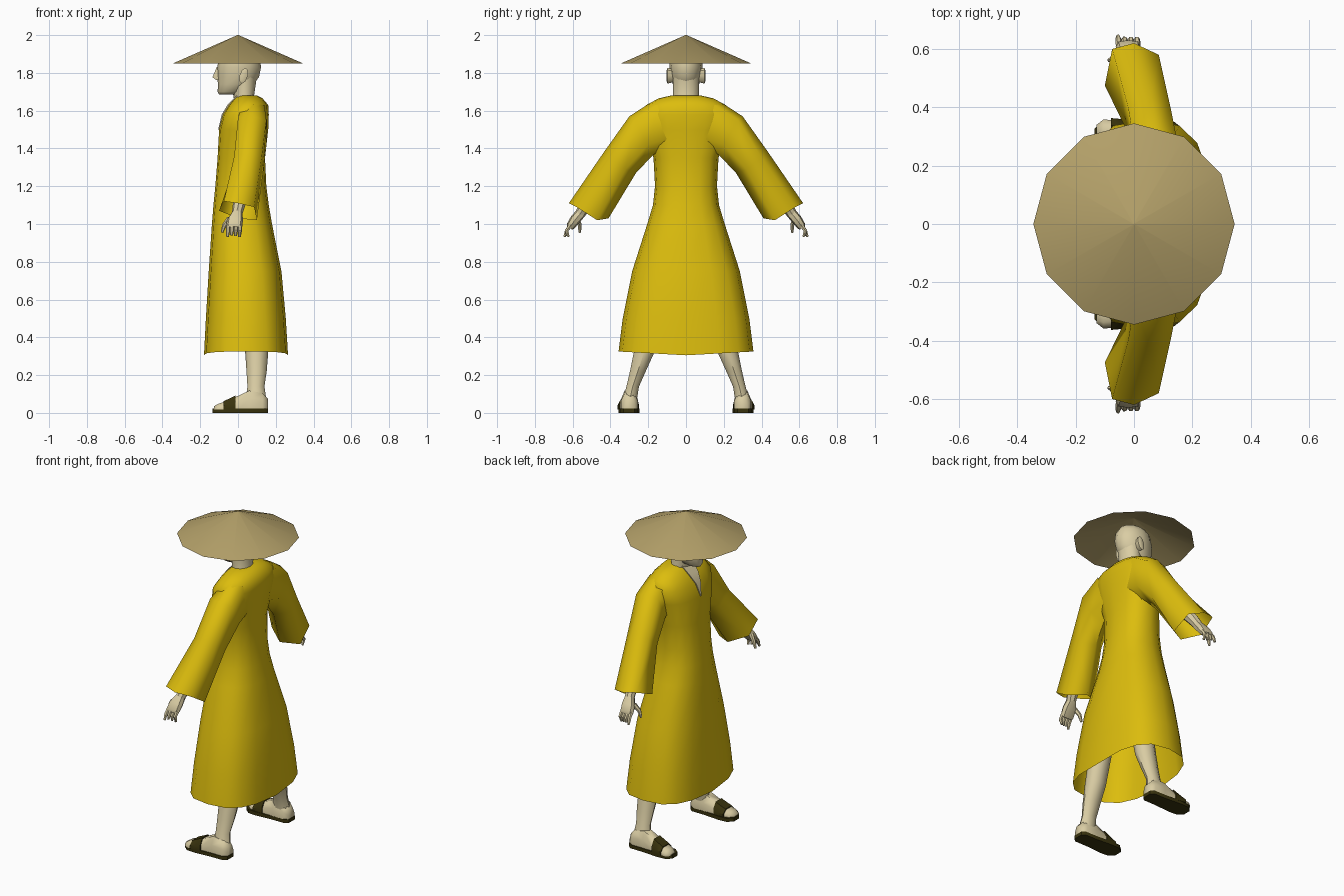
import bpy, bmesh, math
from mathutils import Vector


def material(name, rgb):
    m = bpy.data.materials.new(name)
    m.diffuse_color = (*rgb, 1)
    return m


YELLOW = material("yellow_cloth", (0.72, 0.51, 0.004))
SKIN = material("pale_skin", (0.70, 0.61, 0.37))
STRAW = material("straw", (0.45, 0.35, 0.14))
DARK = material("dark_leather", (0.04, 0.032, 0.004))


def loft(name, rings, mat, cap0=True, cap1=True, smooth=40):
    """Skin a list of equal-length point rings."""
    bm = bmesh.new()
    vs = [[bm.verts.new(p) for p in r] for r in rings]
    n = len(vs[0])
    for a, b in zip(vs, vs[1:]):
        for i in range(n):
            j = (i + 1) % n
            bm.faces.new((a[i], a[j], b[j], b[i]))
    if cap0:
        bm.faces.new(vs[0])
    if cap1:
        bm.faces.new(vs[-1])
    bmesh.ops.recalc_face_normals(bm, faces=bm.faces)
    me = bpy.data.meshes.new(name)
    bm.to_mesh(me)
    bm.free()
    me.materials.append(mat)
    ob = bpy.data.objects.new(name, me)
    bpy.context.collection.objects.link(ob)
    bpy.ops.object.select_all(action='DESELECT')
    ob.select_set(True)
    bpy.context.view_layer.objects.active = ob
    bpy.ops.object.shade_smooth_by_angle(angle=math.radians(smooth))
    return ob


def oval(n, a, b, power=2.0):
    """Points of a superellipse, half widths a and b."""
    pts = []
    for i in range(n):
        t = 2 * math.pi * i / n
        c, s = math.cos(t), math.sin(t)
        pts.append((a * math.copysign(abs(c) ** (2 / power), c),
                    b * math.copysign(abs(s) ** (2 / power), s)))
    return pts


def flat_ring(z, x0, x1, hy, n=12, power=2.0, cy=0.0):
    cx, a = (x0 + x1) / 2, (x1 - x0) / 2
    return [(cx + x, cy + y, z) for x, y in oval(n, a, hy, power)]


def tube(name, path, mat, n=6, flip=1):
    """Round limb along (x, y, z, radius) stations."""
    pts = [Vector(p[:3]) for p in path]
    rings = []
    for i, p in enumerate(path):
        d = (pts[min(i + 1, len(pts) - 1)] - pts[max(i - 1, 0)]).normalized()
        u = Vector((1, 0, 0)) - d * d.x
        u.normalize()
        v = d.cross(u)
        rings.append([pts[i] + u * a + v * b for a, b in oval(n, p[3], p[3])])
    rings = [[(q[0], q[1] * flip, q[2]) for q in r] for r in rings]
    return loft(name, rings, mat)


# Conical hat, open underneath
hat = [[(r * math.cos(i * math.pi / 6), r * math.sin(i * math.pi / 6), z) for i in range(12)]
       for r, z in ((0.345, 1.85), (0.003, 2.0))]
loft("straw_hat", hat, STRAW, cap0=False)

# Robe body: z, back-to-front extent, half width, squareness
profile = [(0.305, -0.18, 0.265, 0.357, 2.8), (0.50, -0.17, 0.253, 0.335, 2.7),
           (0.75, -0.155, 0.23, 0.285, 2.5), (1.0, -0.138, 0.18, 0.205, 2.4),
           (1.1, -0.13, 0.163, 0.175, 2.4), (1.2, -0.12, 0.15, 0.164, 2.4),
           (1.35, -0.108, 0.143, 0.172, 2.4), (1.5, -0.10, 0.16, 0.215, 2.4),
           (1.58, -0.08, 0.163, 0.235, 2.4), (1.63, -0.05, 0.16, 0.21, 2.2),
           (1.665, -0.02, 0.13, 0.145, 2.0), (1.68, 0.0, 0.10, 0.08, 2.0)]
robe = [flat_ring(z, x0, x1, hy, 16, p) for z, x0, x1, hy, p in profile]
robe[0] = [(x, y, z + 0.02 * abs(y) / 0.357) for x, y, z in robe[0]]
loft("robe", robe, YELLOW, cap0=False, smooth=60)

# Open collar showing the chest
collar = [[(-0.006, -0.05, 1.682), (-0.006, 0.05, 1.682)],
          [(-0.056, -0.04, 1.63), (-0.056, 0.04, 1.63)],
          [(-0.086, -0.022, 1.58), (-0.086, 0.022, 1.58)],
          [(-0.105, -0.002, 1.50), (-0.105, 0.002, 1.50)]]
collar = [r + [(x + 0.009, y, z) for x, y, z in reversed(r)] for r in collar]
loft("collar_opening", collar, SKIN)

# Head with jaw, neck and nose
head = [flat_ring(*r) for r in (
    (1.685, -0.10, 0.0, 0.03), (1.70, -0.108, 0.03, 0.05), (1.74, -0.106, 0.085, 0.07),
    (1.78, -0.11, 0.112, 0.08), (1.83, -0.11, 0.122, 0.088), (1.88, -0.10, 0.115, 0.084),
    (1.915, -0.075, 0.09, 0.06), (1.935, -0.03, 0.05, 0.03))]
loft("head", head, SKIN, smooth=60)
neck = [flat_ring(*r) for r in (
    (1.60, -0.01, 0.12, 0.085), (1.68, -0.025, 0.085, 0.07), (1.78, -0.03, 0.10, 0.07))]
loft("neck", neck, SKIN)
nose = [[(-0.09, -w, z), (-0.09, w, z), (x, w * 0.4, z), (x, -w * 0.4, z)]
        for z, w, x in ((1.762, 0.018, -0.115), (1.777, 0.018, -0.135), (1.83, 0.01, -0.113))]
loft("nose", nose, SKIN)

# Sleeve rings run from inside the shoulder to the cuff
sleeve = [
    [(.02, .15, 1.63), (.08, .20, 1.635), (.14, .15, 1.63), (.14, .10, 1.45), (.08, .10, 1.38), (.0, .10, 1.45)],
    [(.0, .275, 1.56), (.08, .30, 1.57), (.15, .275, 1.55), (.15, .20, 1.42), (.08, .17, 1.37), (.0, .20, 1.42)],
    [(-.02, .40, 1.36), (.06, .435, 1.38), (.125, .40, 1.35), (.135, .32, 1.29), (.06, .265, 1.27), (-.02, .31, 1.30)],
    [(-.075, .60, 1.12), (0, .62, 1.11), (.085, .58, 1.09), (.10, .47, 1.02), (0, .41, 1.03), (-.10, .475, 1.07)]]

# Foot stations: x, half width, height, centre y
foot = [(0.158, 0.028, 0.075, 0.30), (0.13, 0.045, 0.105, 0.30), (0.06, 0.045, 0.118, 0.30),
        (0.0, 0.045, 0.09, 0.302), (-0.06, 0.05, 0.062, 0.306),
        (-0.105, 0.046, 0.048, 0.312), (-0.128, 0.025, 0.035, 0.315)]


def foot_ring(x, w, h, cy, s, grow=0.0):
    w, h = w + grow, h + grow
    outline = [(-1, 0.018), (-1, h * 0.6), (-0.55, h), (0.55, h), (1, h * 0.6), (1, 0.018)]
    return [(x, s * (cy + w * a), z) for a, z in outline]


for s, side in ((1, "right"), (-1, "left")):
    loft(side + "_sleeve", [[(x, s * y, z) for x, y, z in r] for r in sleeve],
         YELLOW, cap1=False, smooth=70)

    # Ear
    loft(side + "_ear", [[(0.03 + x + 0.2 * (z), s * y, 1.785 + z) for x, z in oval(8, a, b)]
                         for y, a, b in ((0.07, 0.018, 0.035), (0.098, 0.022, 0.042), (0.102, 0.012, 0.03))], SKIN)

    # Forearm, palm, fingers and thumb
    tube(side + "_forearm", [(0.05, .40, 1.27, .045), (0.005, .53, 1.10, .033), (-0.005, .56, 1.055, .028)], SKIN, 8, s)
    palm = [[(cx + a, s * (y + b), z + b * 0.6) for a, b in oval(8, w, t, 2.5)]
            for cx, y, z, w, t in ((-0.005, .555, 1.06, .027, .024), (-0.015, .585, 1.025, .042, .024),
                                   (-0.02, .61, .99, .043, .02), (-0.02, .615, .978, .036, .014))]
    loft(side + "_palm", palm, SKIN)
    for k in range(4):
        x = 0.012 - 0.021 * k
        tip = 0.932 + 0.004 * (k % 3)
        tube(f"{side}_finger_{k + 1}", [(x, .61, .995, .011), (x - .002, .632, .965, .011),
                                       (x - .004, .622 + .007 * k, tip, .007)], SKIN, 6, s)
    tube(side + "_thumb", [(-0.045, .575, 1.03, .014), (-0.072, .563, .995, .012), (-0.085, .562, .955, .007)], SKIN, 6, s)

    # Lower leg
    leg = [flat_ring(z, x0, x1, hy, 10, 2, s * cy) for z, x0, x1, hy, cy in (
        (0.55, 0.03, 0.16, 0.065, 0.17), (0.32, 0.038, 0.16, 0.057, 0.222),
        (0.22, 0.045, 0.152, 0.044, 0.255), (0.14, 0.05, 0.14, 0.035, 0.282),
        (0.07, 0.04, 0.15, 0.04, 0.298))]
    loft(side + "_leg", leg, SKIN)

    # Foot, sandal strap and sole
    loft(side + "_foot", [foot_ring(*f, s) for f in foot], SKIN, smooth=60)
    strap = [(-0.012, 0.046, 0.086, 0.303), (-0.045, 0.049, 0.07, 0.305), (-0.078, 0.049, 0.056, 0.308)]
    loft(side + "_strap", [foot_ring(*f, s, 0.006) for f in strap], DARK)
    rim = [(0.16, 0.03), (0.14, 0.047), (0.05, 0.048), (-0.05, 0.056), (-0.105, 0.052), (-0.135, 0.025)]
    edge = [(x, s * (0.302 + w)) for x, w in rim] + [(x, s * (0.302 - w)) for x, w in reversed(rim)]
    loft(side + "_sole", [[(x, y, z) for x, y in edge] for z in (0.0, 0.022)], DARK)
